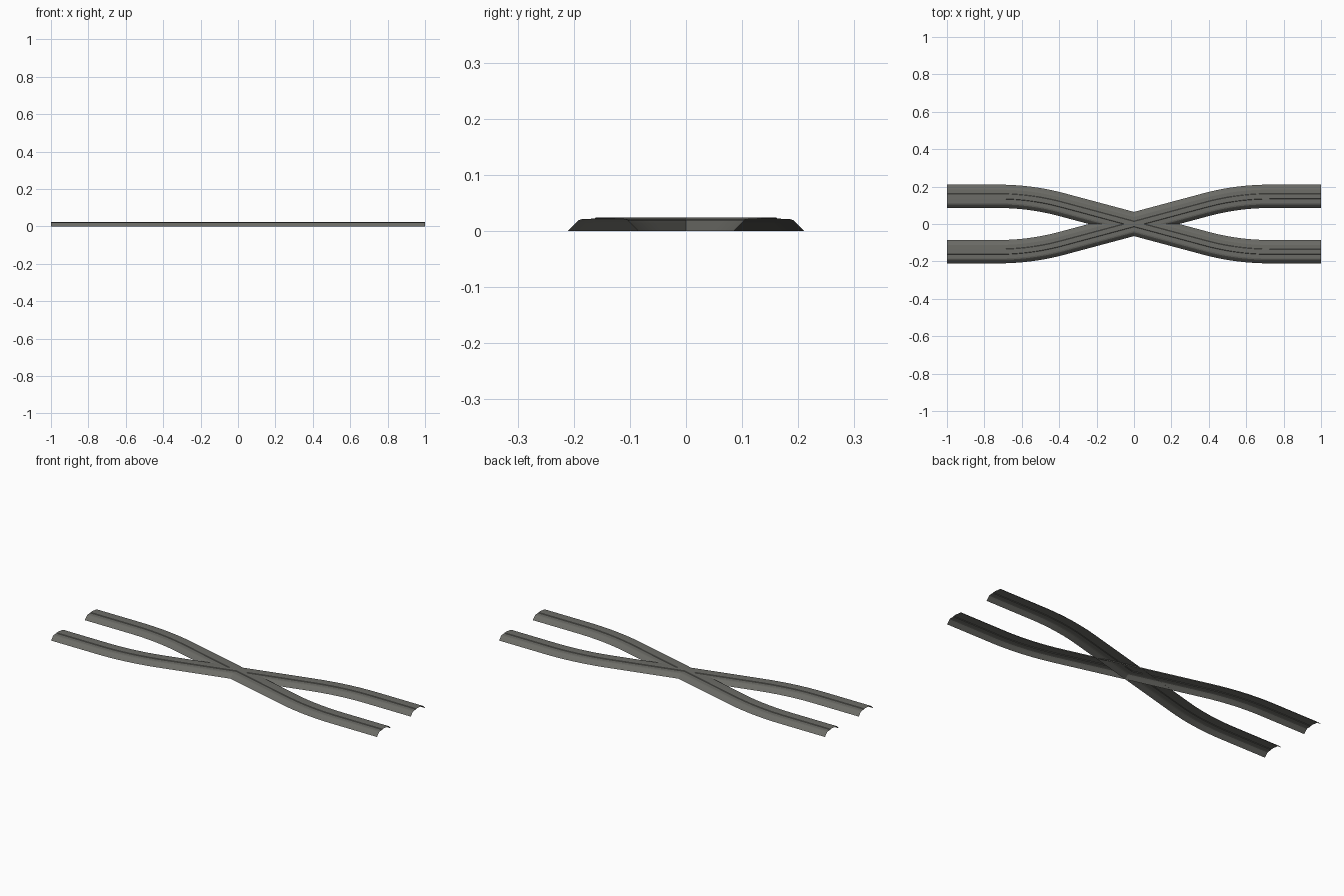
import bpy, bmesh, math

if "Cube" in bpy.data.objects:
    bpy.data.objects.remove(bpy.data.objects["Cube"])

# one flat stone-grey colour
stone = bpy.data.materials.new("stone grey")
stone.diffuse_color = (0.15, 0.15, 0.135, 1)
stone.use_nodes = True
stone.node_tree.nodes["Principled BSDF"].inputs["Base Color"].default_value = stone.diffuse_color

# half cross-section of the gravel bed: (offset from centre line, height)
HALF = [(0.0625, 0.0), (0.048, 0.015), (0.043, 0.0195), (0.036, 0.0215),
        (0.015, 0.022), (0.013, 0.0245)]
PROFILE = HALF + [(-o, z) for o, z in reversed(HALF)]

OFFSET = 0.148              # distance of the straight ends from the middle
ANGLE = math.radians(15)    # crossing angle
RADIUS = 1.3                # bend radius
STEPS = 10


def half_path():
    """Centre line from x=-1 to the middle, as (x, y, heading)."""
    run = OFFSET / math.tan(ANGLE)
    start = -(run + RADIUS * math.tan(ANGLE / 2))
    pts = [(-1.0, OFFSET, 0.0)]
    for i in range(STEPS + 1):
        a = ANGLE * i / STEPS
        pts.append((start + RADIUS * math.sin(a),
                    OFFSET - RADIUS * (1 - math.cos(a)), -a))
    return pts


def gravel_bed(name, side):
    """Sweep the open profile along an S-shaped path; side mirrors it in y."""
    first = half_path()
    path = first + [(0, 0, -ANGLE)] + [(-x, -y, h) for x, y, h in reversed(first)]
    bm = bmesh.new()
    rows = []
    for x, y, h in path:
        rows.append([bm.verts.new((x - math.sin(h) * o, side * (y + math.cos(h) * o), z))
                     for o, z in PROFILE])
    for a, b in zip(rows, rows[1:]):
        for i in range(len(PROFILE) - 1):
            f = bm.faces.new((a[i], a[i + 1], b[i + 1], b[i]))
            f.normal_update()
            if f.normal.z < 0:
                f.normal_flip()
            f.smooth = False
    me = bpy.data.meshes.new(name)
    bm.to_mesh(me)
    bm.free()
    me.materials.append(stone)
    ob = bpy.data.objects.new(name, me)
    bpy.context.collection.objects.link(ob)


# two mirrored beds crossing in the middle
gravel_bed("gravel_bed_falling", 1)
gravel_bed("gravel_bed_rising", -1)
